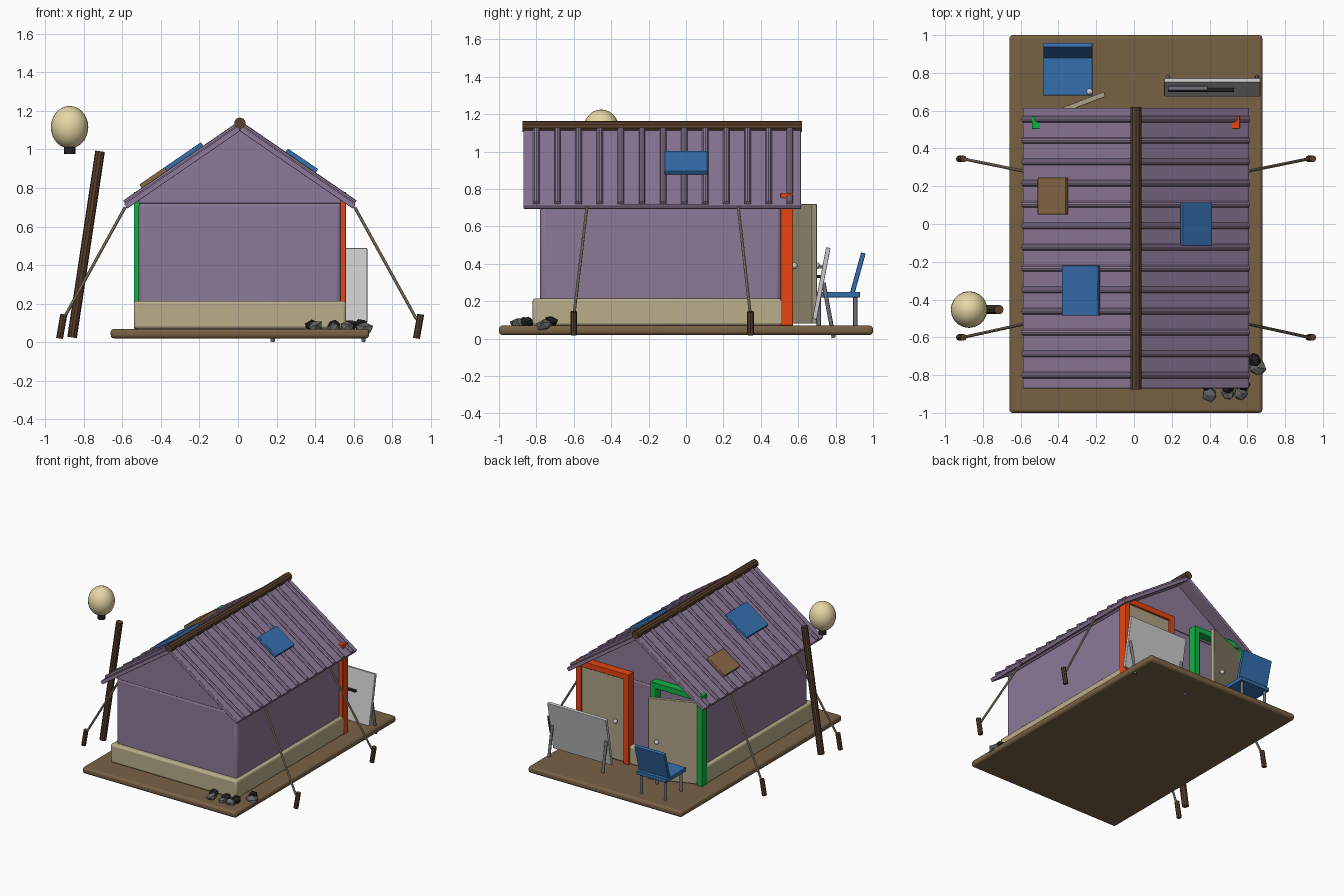
import bpy, bmesh, math, random
from mathutils import Vector

if "Cube" in bpy.data.objects:
    bpy.data.objects.remove(bpy.data.objects["Cube"])

random.seed(4)


def mat(name, *rgb):
    m = bpy.data.materials.new(name)
    m.diffuse_color = (*rgb, 1)
    m.use_nodes = True
    m.node_tree.nodes["Principled BSDF"].inputs["Base Color"].default_value = m.diffuse_color
    return m


PURPLE = mat("purple", .27, .19, .31)
TAN = mat("tan", .50, .42, .26)
DOOR = mat("door_tan", .42, .36, .24)
EARTH = mat("earth", .19, .12, .06)
WOOD = mat("dark_wood", .10, .05, .025)
BROWN = mat("patch_brown", .25, .14, .06)
BLUE = mat("blue", .035, .16, .42)
ORANGE = mat("orange", .80, .06, .005)
GREEN = mat("green", .005, .45, .06)
CREAM = mat("cream", .80, .68, .38)
WHITE = mat("white", .80, .80, .78)
BLACK = mat("black", .015, .015, .015)
STEEL = mat("steel", .16, .17, .19)
STONE = mat("stone", .13, .13, .13)
ROPE = mat("rope", .38, .32, .22)


def finish(name, bm, m, bevel=0, smooth=True):
    bmesh.ops.recalc_face_normals(bm, faces=bm.faces)
    me = bpy.data.meshes.new(name)
    bm.to_mesh(me)
    bm.free()
    ob = bpy.data.objects.new(name, me)
    bpy.context.collection.objects.link(ob)
    me.materials.append(m)
    if bevel:
        mod = ob.modifiers.new("bevel", 'BEVEL')
        mod.width, mod.segments = bevel, 3
    if smooth:
        bpy.ops.object.select_all(action='DESELECT')
        ob.select_set(True)
        bpy.context.view_layer.objects.active = ob
        bpy.ops.object.shade_smooth_by_angle(angle=math.radians(35))
    return ob


def box(name, c, size, m, rot=(0, 0, 0), bevel=.004):
    bm = bmesh.new()
    bmesh.ops.create_cube(bm, size=1)
    bmesh.ops.scale(bm, vec=size, verts=bm.verts)
    ob = finish(name, bm, m, bevel)
    ob.location, ob.rotation_euler = c, rot
    return ob


def span(name, x, y, z, m, bevel=.004):
    lo, hi = Vector((x[0], y[0], z[0])), Vector((x[1], y[1], z[1]))
    return box(name, (lo + hi) / 2, hi - lo, m, bevel=bevel)


def rod(name, a, b, r, m, sides=12):
    a, b = Vector(a), Vector(b)
    bm = bmesh.new()
    bmesh.ops.create_cone(bm, cap_ends=True, segments=sides, radius1=r, radius2=r, depth=(b - a).length)
    ob = finish(name, bm, m)
    ob.location = (a + b) / 2
    ob.rotation_euler = (b - a).to_track_quat('Z', 'Y').to_euler()
    return ob


def ball(name, c, size, m):
    bm = bmesh.new()
    bmesh.ops.create_uvsphere(bm, u_segments=20, v_segments=14, radius=1)
    bmesh.ops.scale(bm, vec=size, verts=bm.verts)
    ob = finish(name, bm, m)
    ob.location = c
    return ob


def prism(name, pts, y0, y1, m, bevel=.004):
    bm = bmesh.new()
    f = bm.faces.new([bm.verts.new((x, y0, z)) for x, z in pts])
    new = bmesh.ops.extrude_face_region(bm, geom=[f])["geom"]
    bmesh.ops.translate(bm, vec=(0, y1 - y0, 0), verts=[v for v in new if isinstance(v, bmesh.types.BMVert)])
    return finish(name, bm, m, bevel)


# Ground slab, skirting and walls
span("ground_slab", (-.66, .68), (-1, 1), (.02, .07), EARTH, .018)
span("wall_skirting", (-.54, .56), (-.82, .555), (.07, .215), TAN, .015)
span("walls", (-.515, .535), (-.78, .51), (.1, .73), PURPLE, .025)
prism("gable", [(-.515, .72), (.535, .72), (.535, .735), (.01, 1.095), (-.515, .735)], -.78, .51, PURPLE)

# Roof slopes with ribs
CX, TOP, K = .01, 1.128, .686
A = math.atan(K)
for s, side in ((-1, "left"), (1, "right")):
    pts = [(0, TOP), (.6, TOP - .6 * K), (.585, TOP - .034 - .585 * K), (0, TOP - .034)]
    prism(f"{side}_roof", [(CX + s * x, z) for x, z in pts], -.87, .615, PURPLE)
    for i in range(13):
        y = -.80 + i * 1.355 / 12
        rod(f"{side}_roof_rib", (CX + s * .015, y, TOP - .015 * K),
            (CX + s * .595, y, TOP - .595 * K), .018, PURPLE, 10)
rod("ridge_beam", (CX, -.875, 1.135), (CX, .62, 1.135), .03, WOOD, 10)


def patch(name, s, dx, y, length, width, m):
    x, z = dx + .026 * math.sin(A), TOP - dx * K + .026 * math.cos(A)
    box(name, (CX + s * x, y, z), (length, width, .026), m, (0, s * A, 0))


patch("right_blue_patch", 1, .305, 0, .19, .23, BLUE)
patch("left_blue_patch", -1, .275, -.353, .23, .265, BLUE)
patch("brown_patch", -1, .425, .148, .18, .195, BROWN)

# Door frames on the back wall
for name, x0, x1, m in (("orange", .10, .56, ORANGE), ("green", -.54, -.09, GREEN)):
    for a, b in ((x0, x0 + .045), (x1 - .045, x1)):
        span(f"{name}_jamb", (a, b), (.505, .572), (.07, .775), m)
    span(f"{name}_lintel", (x0, x1), (.505, .572), (.735, .78), m)

# Closed door and open door
span("closed_door", (.145, .515), (.53, .56), (.08, .735), DOOR)
ball("closed_door_knob", (.21, .58, .39), (.017,) * 3, WHITE)
t = math.radians(21)
box("open_door", (-.50 + .185 * math.cos(t), .555 + .185 * math.sin(t), .40), (.37, .028, .64), DOOR, (0, 0, t))
ball("open_door_knob", (-.235, .70, .39), (.017,) * 3, WHITE)

# Guy ropes and stakes
for s in (-1, 1):
    for y0, y1 in ((.28, .345), (-.53, -.60)):
        rod("guy_rope", (CX + s * .595, y0, .70), (CX + s * .915, y1, .12), .008, ROPE, 8)
        x = CX + s * .925
        rod("stake", (x - .01, y1, .02), (x + .012, y1, .145), .018, WOOD, 8)

# Leaning pole and lamp
rod("leaning_pole", (-.86, -.453, .025), (-.715, -.453, .99), .025, WOOD, 10)
ball("lamp_globe", (-.873, -.453, 1.115), (.097, .097, .11), CREAM)
rod("lamp_socket", (-.873, -.453, .975), (-.873, -.453, 1.025), .03, BLACK, 16)

# Chair
span("chair_seat", (-.48, -.22), (.68, .93), (.22, .25), BLUE)
box("chair_back", (-.35, .919, .352), (.26, .025, .22), BLUE, (-.27, 0, 0))
for x in (-.455, -.245):
    for y in (.71, .905):
        rod("chair_leg", (x, y, .06), (x, y, .225), .011, STEEL)

# Leaning board with back legs and two marker bars
box("board", (.415, .724, .295), (.51, .024, .39), WHITE, (-.19, 0, 0))
for x in (.18, .65):
    rod("board_leg", (x, .735, .30), (x, .79, .004), .011, STEEL)
span("long_marker_bar", (.18, .53), (.70, .72), (.325, .34), BLACK, .002)
span("short_marker_bar", (.18, .39), (.708, .73), (.375, .39), STEEL, .002)

# Stones and coals by the front corner
for x, y, z, r, m in ((.40, -.90, .08, .042, STONE), (.565, -.895, .08, .038, STONE),
                      (.655, -.755, .07, .047, STONE), (.50, -.90, .075, .036, STONE),
                      (.385, -.85, .09, .04, BLACK), (.50, -.865, .09, .035, BLACK),
                      (.585, -.85, .09, .038, BLACK), (.635, -.72, .09, .04, BLACK)):
    bm = bmesh.new()
    bmesh.ops.create_icosphere(bm, subdivisions=1, radius=r)
    for v in bm.verts:
        v.co *= random.uniform(.85, 1.15)
        v.co.z *= .75
    ob = finish("stone" if m is STONE else "coal", bm, m, smooth=False)
    ob.location = (x, y, z)
    ob.rotation_euler = (random.uniform(-.4, .4), random.uniform(-.4, .4), random.uniform(0, 6))
